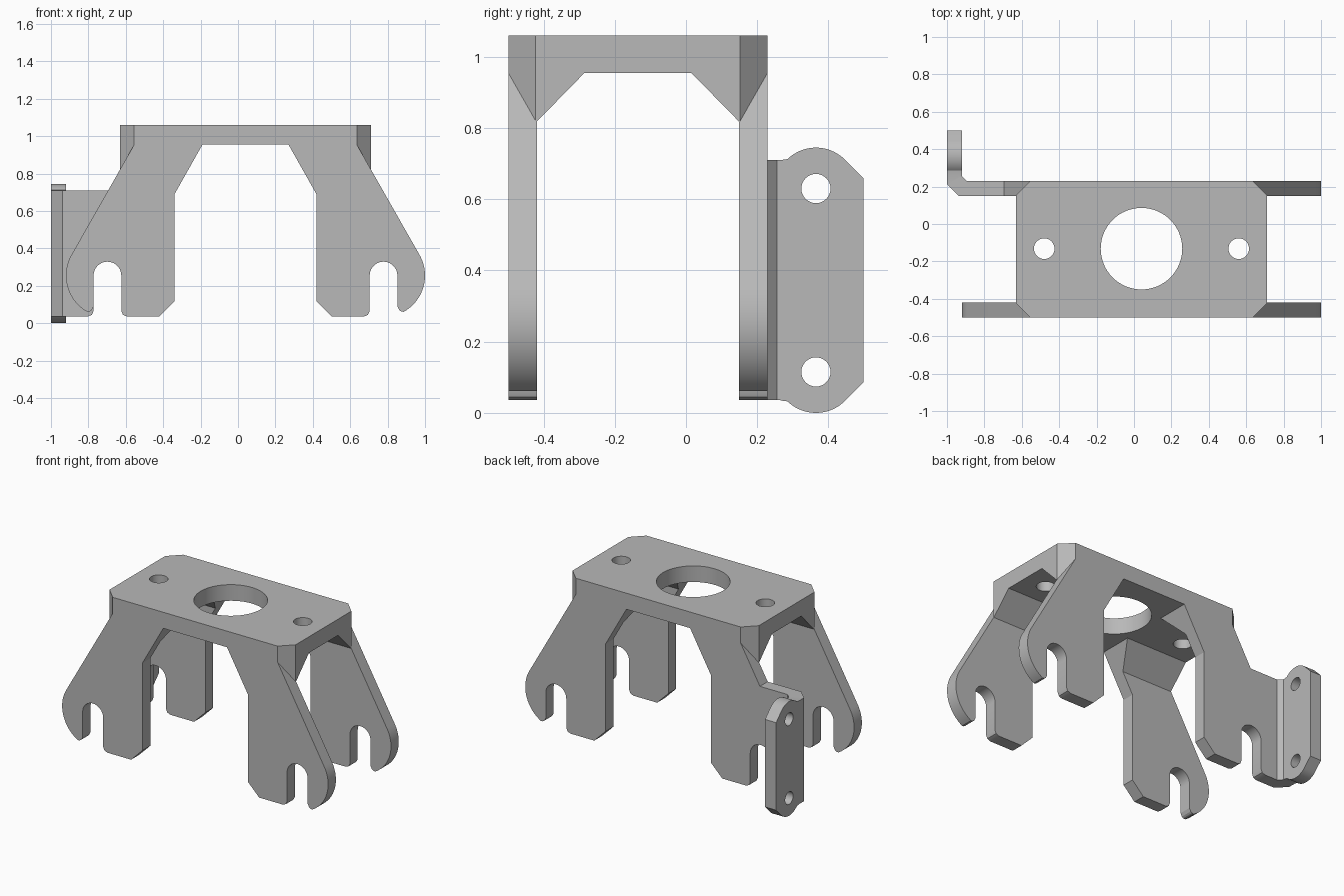
import bpy, bmesh
from math import sin, cos, radians
from mathutils import Vector

cube = bpy.data.objects.get("Cube")
if cube:
    bpy.data.objects.remove(cube, do_unlink=True)

steel = bpy.data.materials.new("Grey steel")
steel.use_nodes = True
GREY = (0.48, 0.48, 0.48, 1)
steel.diffuse_color = GREY
steel.node_tree.nodes["Principled BSDF"].inputs["Base Color"].default_value = GREY

MID_X, MID_Y = 0.04, -0.135          # centre of the main frame
HALF_X, HALF_Y, CHAMFER = 0.672, 0.364, 0.077
SHEET, FOOT, TOP = 0.08, 0.036, 1.06


def arc(cx, cy, r, start, end, steps):
    angles = [radians(start + (end - start) * i / steps) for i in range(steps + 1)]
    return [(cx + r * cos(a), cy + r * sin(a)) for a in angles]


def prism(name, points, axis, low, high):
    """Extrude a closed 2D profile along an axis."""
    place = {"x": lambda p, d: (d, p[0], p[1]),
             "y": lambda p, d: (p[0], d, p[1]),
             "z": lambda p, d: (p[0], p[1], d)}[axis]
    bm = bmesh.new()
    face = bm.faces.new([bm.verts.new(place(p, low)) for p in points])
    extruded = bmesh.ops.extrude_face_region(bm, geom=[face], use_keep_orig=True)
    offset = Vector(place((0, 0), high - low))
    for item in extruded["geom"]:
        if isinstance(item, bmesh.types.BMVert):
            item.co += offset
    bmesh.ops.recalc_face_normals(bm, faces=bm.faces)
    mesh = bpy.data.meshes.new(name)
    bm.to_mesh(mesh)
    bm.free()
    mesh.materials.append(steel)
    obj = bpy.data.objects.new(name, mesh)
    bpy.context.collection.objects.link(obj)
    return obj


def combine(target, tool, operation):
    """Apply one boolean and discard the helper."""
    mod = target.modifiers.new(operation, "BOOLEAN")
    mod.operation, mod.solver, mod.object = operation, "EXACT", tool
    tool.hide_render = True
    bpy.context.view_layer.update()
    graph = bpy.context.evaluated_depsgraph_get()
    result = bpy.data.meshes.new_from_object(target.evaluated_get(graph))
    target.modifiers.clear()
    target.data = result
    bpy.data.objects.remove(tool, do_unlink=True)


# Leg outlines: foot, open slot, then a hooked finger or a plain tab edge
SLOT_X, SLOT_Z = 0.738, 0.255
slot = [(0, FOOT), (0.634, FOOT), (0.655, 0.045), (0.664, 0.066)]
slot += arc(SLOT_X, SLOT_Z, 0.074, 180, 0, 20)
shoulder = [(0.595, 0.955), (0.595, TOP)]
hook_half = slot + [(0.812, 0.09), (0.822, 0.07), (0.832, 0.063)]
hook_half += arc(SLOT_X, SLOT_Z, 0.222, -61, 30, 24) + shoulder
tab_half = slot + [(0.812, 0.066), (0.821, 0.045), (0.842, FOOT),
                   (0.95, FOOT), (0.95, 0.71), (0.734, 0.71)] + shoulder


def side_plate(name, left, right, low):
    outline = [(MID_X + u, z) for u, z in left]
    outline += [(MID_X - u, z) for u, z in reversed(right[1:])]
    return prism(name, outline, "y", low, low + SHEET)


# Top block with chamfered corners
corners = [(HALF_X, HALF_Y - CHAMFER), (HALF_X - CHAMFER, HALF_Y)]
plan = []
for sx, sy in ((1, 1), (-1, 1), (-1, -1), (1, -1)):
    ring = corners if sx * sy > 0 else corners[::-1]
    plan += [(MID_X + sx * x, MID_Y + sy * y) for x, y in ring]
frame = prism("motor_bracket", plan, "z", 0.818, TOP)

# Channel below the top, leaving sloped gussets
inner = HALF_Y - SHEET
channel = [(-inner, 0.7), (-inner, 0.818), (-0.15, 0.955),
           (0.15, 0.955), (inner, 0.818), (inner, 0.7)]
combine(frame, prism("channel_cutter", [(MID_Y + y, z) for y, z in channel],
                     "x", -2, 2), "DIFFERENCE")

# Front and back side plates
combine(frame, side_plate("front_plate", hook_half, hook_half, MID_Y - HALF_Y), "UNION")
combine(frame, side_plate("back_plate", hook_half, tab_half, MID_Y + inner), "UNION")

# Opening between the legs, flared at top and feet
opening = [(0.23, 0.955), (0.38, 0.689), (0.38, 0.118), (0.56, -0.062)]
opening = [(MID_X + u, z) for u, z in opening] + \
          [(MID_X - u, z) for u, z in reversed(opening)]
combine(frame, prism("opening_cutter", opening, "y", -2, 2), "DIFFERENCE")

# Shaft hole and two screw holes
for offset, radius in ((0, 0.218), (-0.52, 0.055), (0.52, 0.055)):
    circle = arc(MID_X + offset, MID_Y + 0.003, radius, 0, 360, 64)[:-1]
    combine(frame, prism("hole_cutter", circle, "z", 0.9, 1.2), "DIFFERENCE")

# Bent corner that carries the mounting tab
bend = [(-0.86, 0.149), (-0.937, 0.149), (-1, 0.212), (-1, 0.28),
        (-0.92, 0.28), (-0.92, 0.255), (-0.894, 0.229), (-0.86, 0.229)]
combine(frame, prism("bent_corner", bend, "z", FOOT, 0.71), "UNION")

# Mounting tab with rounded ends and two holes
TAB_Y, TAB_Z, REACH = 0.365, 0.3725, 0.2575
upper = [(0.265, 0.71)] + arc(TAB_Y, TAB_Z + REACH, 0.115, 134, 45, 20) + [(0.499, 0.658)]
tab = prism("mounting_tab", upper + [(y, 2 * TAB_Z - z) for y, z in reversed(upper)],
            "x", -1, -0.92)
for sign in (-1, 1):
    circle = arc(TAB_Y, TAB_Z + sign * REACH, 0.041, 0, 360, 32)[:-1]
    combine(tab, prism("tab_hole_cutter", circle, "x", -1.2, -0.8), "DIFFERENCE")
combine(frame, tab, "UNION")

# Smooth the curved walls, keep the sheet edges crisp
bpy.ops.object.select_all(action="DESELECT")
frame.select_set(True)
bpy.context.view_layer.objects.active = frame
bpy.ops.object.shade_smooth_by_angle(angle=radians(25))
